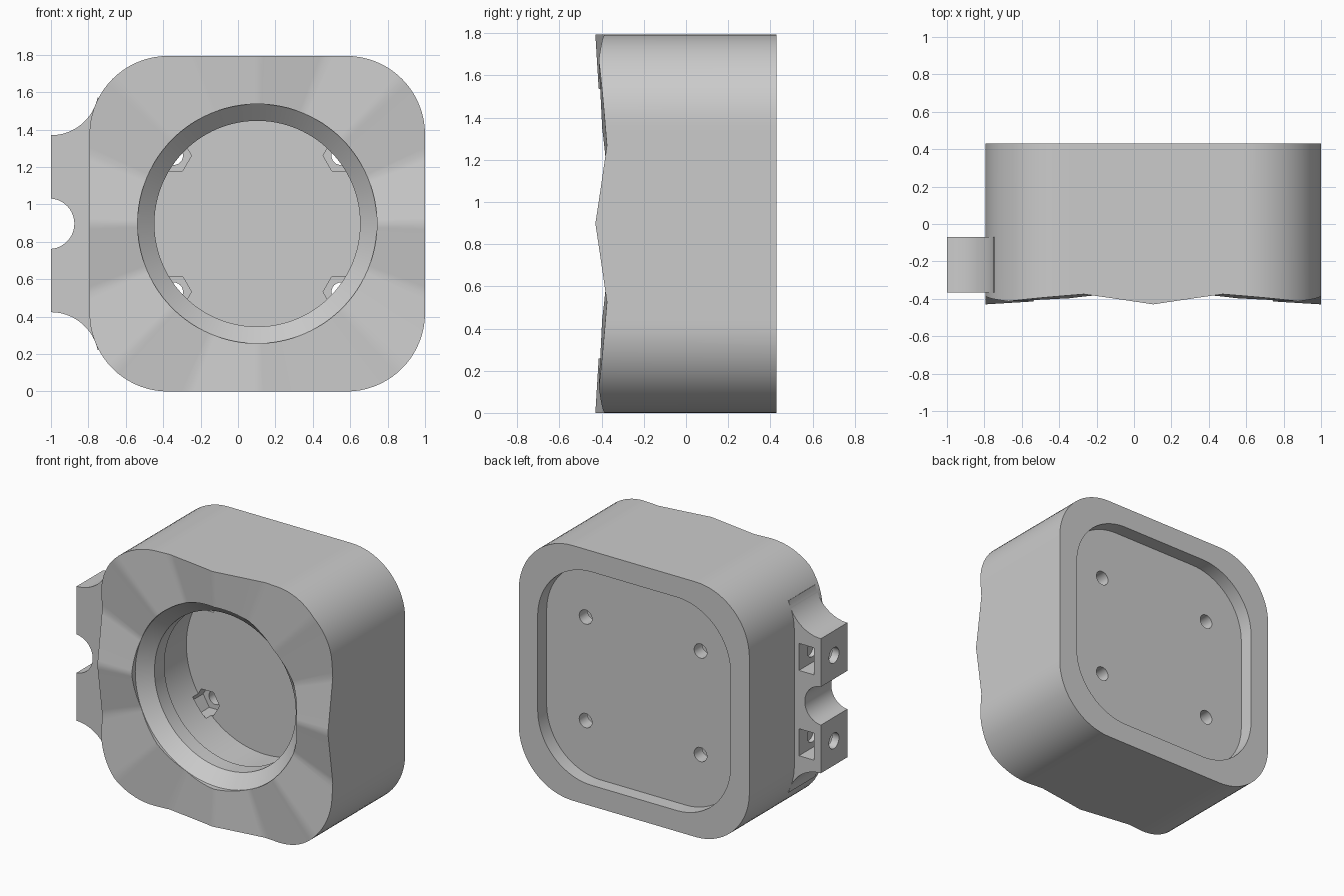
import bpy
import bmesh
from math import sin, cos, tan, pi, radians, sqrt, atan2

if "Cube" in bpy.data.objects:
    bpy.data.objects.remove(bpy.data.objects["Cube"], do_unlink=True)

CX, CZ, HALF, CORNER = 0.103, 0.897, 0.897, 0.42
BACK = 0.43

grey = bpy.data.materials.new("plain_grey")
grey.use_nodes = True
COLOR = (0.6, 0.6, 0.6, 1)
grey.diffuse_color = COLOR
grey.node_tree.nodes["Principled BSDF"].inputs["Base Color"].default_value = COLOR


def make_object(name, bm):
    bmesh.ops.recalc_face_normals(bm, faces=bm.faces)
    mesh = bpy.data.meshes.new(name)
    bm.to_mesh(mesh)
    bm.free()
    mesh.materials.append(grey)
    obj = bpy.data.objects.new(name, mesh)
    bpy.context.collection.objects.link(obj)
    return obj


def prism_y(name, points, y0, y1):
    """Extrude an x-z outline from y0 to y1."""
    bm = bmesh.new()
    face = bm.faces.new([bm.verts.new((x, y0, z)) for x, z in points])
    new = bmesh.ops.extrude_face_region(bm, geom=[face])["geom"]
    verts = [v for v in new if isinstance(v, bmesh.types.BMVert)]
    bmesh.ops.translate(bm, verts=verts, vec=(0, y1 - y0, 0))
    return make_object(name, bm)


def circle(x, z, r, n):
    return [(x + r * cos(2 * pi * i / n), z + r * sin(2 * pi * i / n)) for i in range(n)]


def arc(x, z, r, a0, a1, n):
    steps = [radians(a0 + (a1 - a0) * i / n) for i in range(n + 1)]
    return [(x + r * cos(a), z + r * sin(a)) for a in steps]


def cut(obj, cutter):
    mod = obj.modifiers.new("cut", "BOOLEAN")
    mod.operation, mod.solver, mod.object = "DIFFERENCE", "EXACT", cutter
    bpy.context.view_layer.objects.active = obj
    bpy.ops.object.modifier_apply(modifier=mod.name)
    bpy.data.objects.remove(cutter, do_unlink=True)


def square_radius(angle, half, corner):
    """Distance from the centre to a rounded square along an angle."""
    a = angle % (pi / 2)
    a = min(a, pi / 2 - a)
    inner = half - corner
    if half * tan(a) <= inner:
        return half / cos(a)
    along = inner * (cos(a) + sin(a))
    return along + sqrt(along ** 2 - 2 * inner ** 2 + corner ** 2)


def rounded_square(half, corner, n=192):
    loop = []
    for i in range(n):
        a = 2 * pi * i / n
        r = square_radius(a, half, corner)
        loop.append((CX + r * cos(a), CZ + r * sin(a)))
    return loop


def front_y(x, z):
    """Front ridges: high along the axes, lower along the diagonals."""
    dx, dz = x - CX, z - CZ
    a = atan2(dz, dx) % (pi / 2)
    a = min(a, pi / 2 - a) / (pi / 8)
    lift = 0.061 * (1 - a) if a < 1 else 0.035 * (a - 1)
    return -0.375 - lift * sqrt(dx * dx + dz * dz)


# Body: rounded square block with a fan-shaped, rippled front
bm = bmesh.new()
loop = rounded_square(HALF, CORNER)
front = [bm.verts.new((x, front_y(x, z), z)) for x, z in loop]
rear = [bm.verts.new((x, BACK, z)) for x, z in loop]
hub = bm.verts.new((CX, -0.375, CZ))
bm.faces.new(rear)
for i in range(len(loop)):
    j = (i + 1) % len(loop)
    bm.faces.new((front[i], front[j], rear[j], rear[i]))
    bm.faces.new((hub, front[j], front[i]))
body = make_object("housing_body", bm)

# Bore: chamfered mouth, narrow lip, wider chamber behind it
profile = [(0.64, -0.6), (0.64, -0.375), (0.55, -0.29), (0.55, -0.18),
           (0.61, -0.18), (0.61, 0.15)]
bm = bmesh.new()
rings = [[bm.verts.new((x, y, z)) for x, z in circle(CX, CZ, r, 96)] for r, y in profile]
for lower, upper in zip(rings, rings[1:]):
    for i in range(96):
        j = (i + 1) % 96
        bm.faces.new((lower[i], lower[j], upper[j], upper[i]))
bm.faces.new(rings[0])
bm.faces.new(rings[-1])
cut(body, make_object("bore_cutter", bm))

# Shallow rounded recess in the back
cut(body, prism_y("recess_cutter", rounded_square(0.75, 0.42), 0.33, 0.6))

# Four screw holes with hexagonal nut pockets
for sx in (-1, 1):
    for sz in (-1, 1):
        x, z = CX + sx * 0.447, CZ + sz * 0.364
        cut(body, prism_y("pocket_cutter", circle(x, z, 0.095, 6), 0.09, 0.24))
        cut(body, prism_y("screw_cutter", circle(x, z, 0.05, 24), 0.2, 0.5))

# Side tab: flared outline with a half-round notch
upper = arc(-1, 0.473 + 0.255, 0.255, -90, -12, 16)
notch = arc(-1.01, 0, 0.135, 0, 85.7, 12)
half = notch + upper + [(-0.62, 0.6)]
outline = [(x, CZ + z) for x, z in half]
outline += [(x, CZ - z) for x, z in reversed(half[1:])]
tab = prism_y("side_tab", outline, -0.365, -0.07)

# Tab bolt holes and the nut slots that cross them
for sz in (-1, 1):
    z = CZ + sz * 0.3
    slot = [(-0.945, z - 0.095), (-0.83, z - 0.095), (-0.83, z + 0.095), (-0.945, z + 0.095)]
    cut(tab, prism_y("slot_cutter", slot, -0.31, 0.1))
    bolt = bmesh.new()
    ends = [[bolt.verts.new((x, -0.217 + u, z + v)) for u, v in circle(0, 0, 0.055, 24)]
            for x in (-1.1, -0.8)]
    for i in range(24):
        j = (i + 1) % 24
        bolt.faces.new((ends[0][i], ends[0][j], ends[1][j], ends[1][i]))
    for end in ends:
        bolt.faces.new(end)
    cut(tab, make_object("bolt_cutter", bolt))

# Smooth curved walls, sharp edges kept
for obj in (body, tab):
    bpy.ops.object.select_all(action="DESELECT")
    obj.select_set(True)
    bpy.context.view_layer.objects.active = obj
    bpy.ops.object.shade_smooth_by_angle(angle=radians(30))
